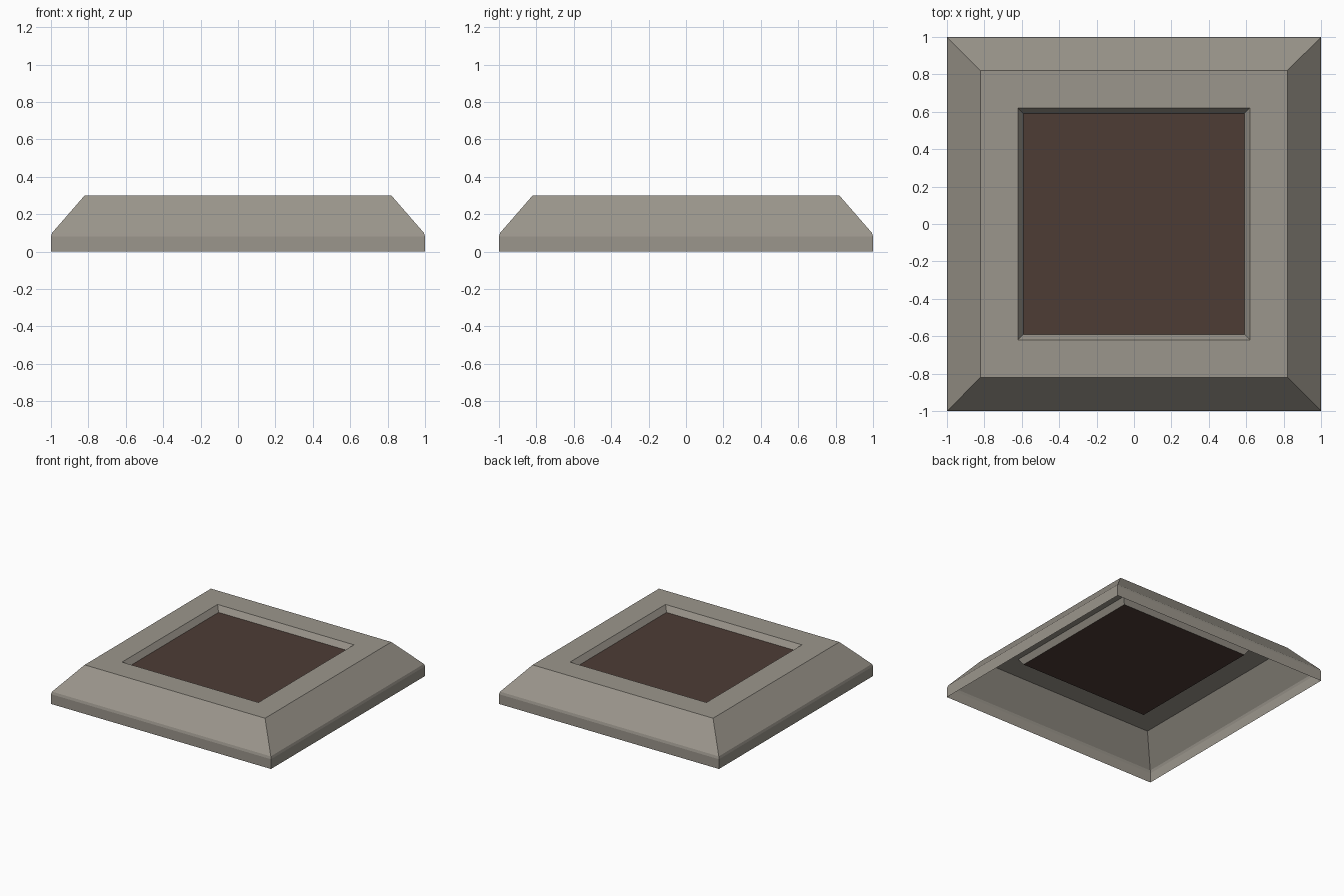
import bpy, bmesh

if "Cube" in bpy.data.objects:
    bpy.data.objects.remove(bpy.data.objects["Cube"])


def material(name, rgb):
    m = bpy.data.materials.new(name)
    m.diffuse_color = (*rgb, 1)
    m.use_nodes = True
    m.node_tree.nodes["Principled BSDF"].inputs["Base Color"].default_value = m.diffuse_color
    return m


def square_rings(name, profile, mat, cap=False):
    """Sweep a (half width, height) profile around a square; cap fills the last ring."""
    bm = bmesh.new()
    rings = [[bm.verts.new((sx * r, sy * r, z))
              for sx, sy in ((-1, -1), (1, -1), (1, 1), (-1, 1))]
             for r, z in profile]
    for a, b in zip(rings, rings[1:]):
        for i in range(4):
            j = (i + 1) % 4
            bm.faces.new((a[i], a[j], b[j], b[i]))
    if cap:
        bm.faces.new(rings[-1])
    me = bpy.data.meshes.new(name)
    bm.to_mesh(me)
    bm.free()
    me.materials.append(mat)
    ob = bpy.data.objects.new(name, me)
    bpy.context.collection.objects.link(ob)
    return ob


stone = material("grey stone", (0.33, 0.305, 0.262))
soil = material("dark brown soil", (0.075, 0.045, 0.036))

# Hollow stone surround: low wall, eased edge, slope, flat rim, inner lip
square_rings("stone_surround",
             [(1, 0), (1, 0.08), (0.994, 0.1), (0.82, 0.3), (0.62, 0.3), (0.59, 0.254)],
             stone)

# Sunken panel filling the opening
square_rings("soil_panel", [(0.59, 0.254)], soil, cap=True)
